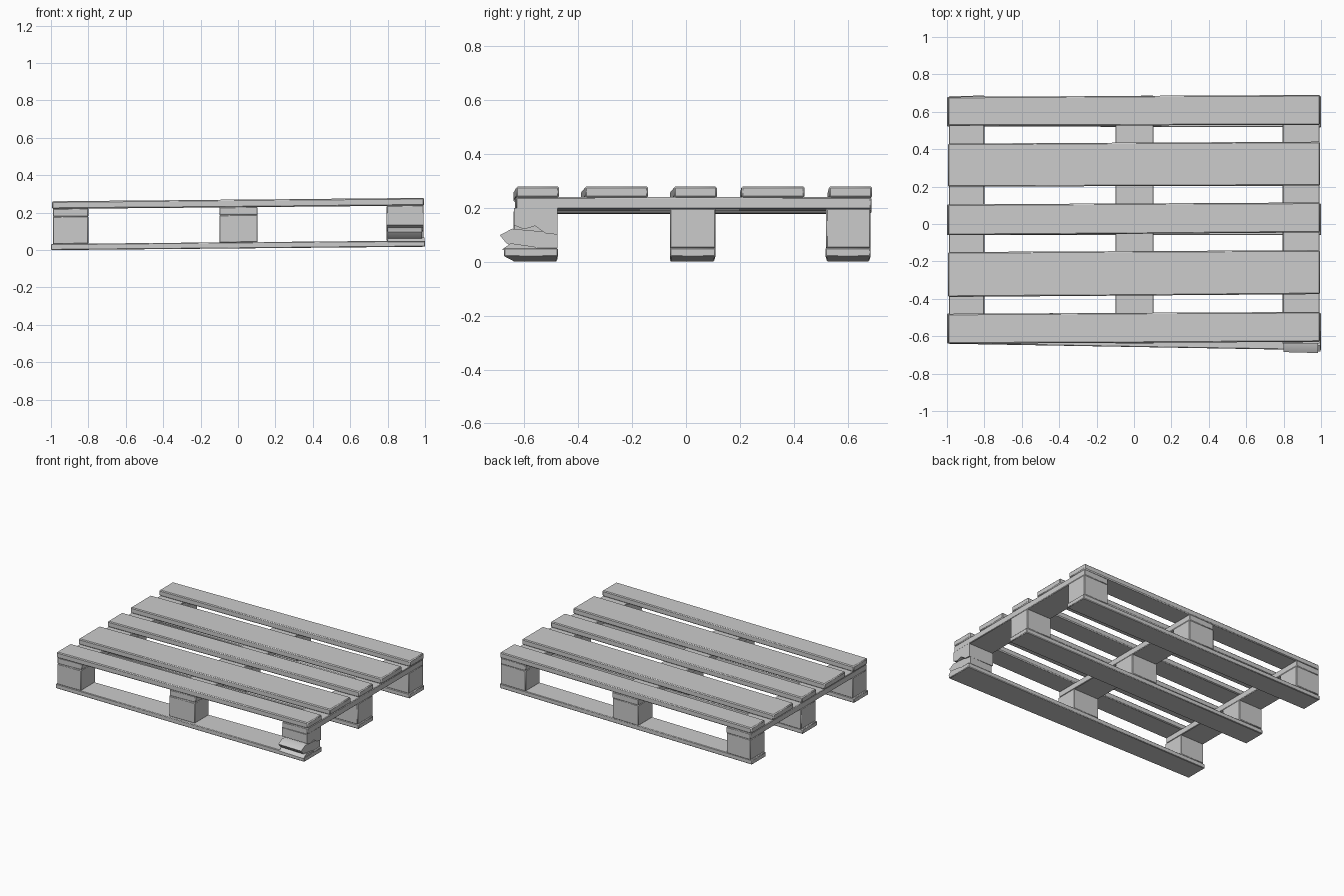
import bpy, bmesh

if "Cube" in bpy.data.objects:
    bpy.data.objects.remove(bpy.data.objects["Cube"])

SLOPE = 0.009  # the whole pallet leans slightly along x


def finish(name, bm, bevel):
    bmesh.ops.recalc_face_normals(bm, faces=bm.faces)
    mesh = bpy.data.meshes.new(name)
    bm.to_mesh(mesh)
    bm.free()
    ob = bpy.data.objects.new(name, mesh)
    bpy.context.collection.objects.link(ob)
    if bevel:
        mod = ob.modifiers.new("worn_edges", 'BEVEL')
        mod.width = bevel
        mod.segments = 1
    bpy.ops.object.select_all(action='DESELECT')
    bpy.context.view_layer.objects.active = ob
    ob.select_set(True)
    bpy.ops.object.shade_smooth_by_angle(angle=0.6)
    return ob


def beam(name, x0, x1, left, right, z0, z1, bevel=0.004):
    """Box along x whose y range changes from left to right."""
    bm = bmesh.new()
    bmesh.ops.create_cube(bm, size=1)
    for v in bm.verts:
        x = x1 if v.co.x > 0 else x0
        y = (right if v.co.x > 0 else left)[v.co.y > 0]
        z = z1 if v.co.z > 0 else z0
        v.co = (x, y, z + SLOPE * x)
    return finish(name, bm, bevel)


def prism(name, profile, x0, x1, shrink=1.0):
    """Extrude a (y, z) outline along x."""
    bm = bmesh.new()
    cy = sum(p[0] for p in profile) / len(profile)
    cz = sum(p[1] for p in profile) / len(profile)
    a = [bm.verts.new((x0, cy + (y - cy) * shrink, cz + (z - cz) * shrink)) for y, z in profile]
    b = [bm.verts.new((x1, y, z)) for y, z in profile]
    n = len(profile)
    bm.faces.new(a)
    bm.faces.new(b)
    for i in range(n):
        bm.faces.new((a[i], a[(i + 1) % n], b[(i + 1) % n], b[i]))
    return finish(name, bm, 0)


# Top deck boards
deck = [
    ((-0.64, -0.48), (-0.63, -0.47)),
    ((-0.39, -0.15), (-0.375, -0.14)),
    ((-0.06, 0.105), (-0.045, 0.115)),
    ((0.20, 0.43), (0.205, 0.44)),
    ((0.525, 0.68), (0.53, 0.69)),
]
for i, (l, r) in enumerate(deck):
    beam(f"deck_board_{i + 1}", -0.995, 0.995, l, r, 0.229, 0.27, 0.006)

# Cross boards under the deck
columns = {"left": (-0.99, -0.80), "middle": (-0.10, 0.105), "right": (0.795, 0.993)}
for col, (x0, x1) in columns.items():
    beam(f"cross_board_{col}", x0, x1, (-0.635, 0.683), (-0.63, 0.687), 0.186, 0.23)

# Bottom runners
runners = {
    "front": ((-0.64, -0.478), (-0.675, -0.475)),
    "centre": ((-0.06, 0.105), (-0.06, 0.11)),
    "back": ((0.522, 0.68), (0.517, 0.685)),
}
for row, (l, r) in runners.items():
    beam(f"bottom_runner_{row}", -1.0, 1.0, l, r, 0.009, 0.042)

# Spacer blocks, leaving the broken front right corner for later
rows = {"front": (-0.64, -0.478), "centre": (-0.06, 0.11), "back": (0.52, 0.684)}
for row, (y0, y1) in rows.items():
    for col, (x0, x1) in columns.items():
        if (row, col) != ("front", "right"):
            beam(f"block_{row}_{col}", x0, x1, (y0, y1), (y0, y1), 0.041, 0.188)

# Broken corner block: intact upper part and splintered lower part
prism("broken_block_upper",
      [(-0.638, 0.198), (-0.638, 0.135), (-0.60, 0.12), (-0.56, 0.132),
       (-0.52, 0.105), (-0.476, 0.10), (-0.476, 0.198)], 0.795, 0.993)
prism("broken_block_lower",
      [(-0.645, 0.122), (-0.69, 0.098), (-0.668, 0.07), (-0.635, 0.05),
       (-0.476, 0.05), (-0.476, 0.104), (-0.53, 0.112), (-0.585, 0.116)], 0.80, 0.985, 0.95)
prism("splinter_front",
      [(-0.682, 0.045), (-0.65, 0.068), (-0.56, 0.055), (-0.54, 0.04), (-0.67, 0.04)],
      0.80, 0.998, 0.9)
